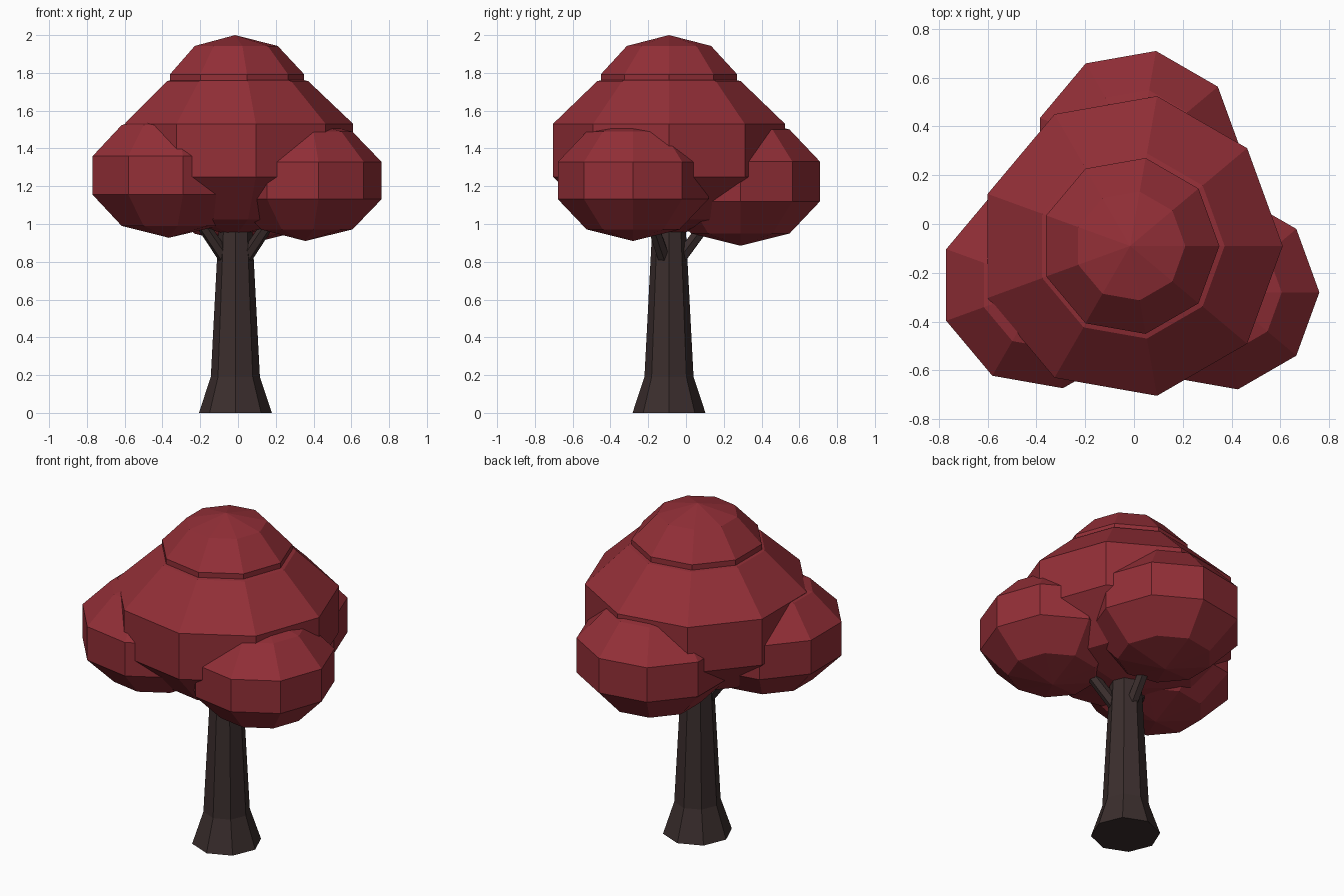
import bpy, bmesh
from math import sin, cos, pi, radians
from mathutils import Vector

if "Cube" in bpy.data.objects:
    bpy.data.objects.remove(bpy.data.objects["Cube"], do_unlink=True)


def material(name, rgb):
    m = bpy.data.materials.new(name)
    m.use_nodes = True
    color = (*rgb, 1)
    m.diffuse_color = color
    m.node_tree.nodes["Principled BSDF"].inputs["Base Color"].default_value = color
    return m


leaf_red = material("leaf red", (0.29, 0.028, 0.038))
bark_brown = material("bark brown", (0.043, 0.027, 0.026))


def lathe(name, profile, sides, center, mat):
    """Turn (radius, height) rings about z; radius 0 makes a pole, open ends are capped."""
    bm = bmesh.new()
    rings = []
    for r, z in profile:
        count = sides if r > 0 else 1
        rings.append([bm.verts.new((r * cos(2 * pi * i / sides), r * sin(2 * pi * i / sides), z))
                      for i in range(count)])
    for low, high in zip(rings, rings[1:]):
        for i in range(sides):
            j = (i + 1) % sides
            corners = [low[i % len(low)], low[j % len(low)], high[j % len(high)], high[i % len(high)]]
            bm.faces.new(list(dict.fromkeys(corners)))
    for ring in (rings[0], rings[-1]):
        if len(ring) > 1:
            bm.faces.new(ring)
    bmesh.ops.recalc_face_normals(bm, faces=bm.faces)
    mesh = bpy.data.meshes.new(name)
    bm.to_mesh(mesh)
    bm.free()
    mesh.materials.append(mat)
    obj = bpy.data.objects.new(name, mesh)
    obj.location = center
    bpy.context.collection.objects.link(obj)
    return obj


def foliage(name, center, width, height):
    """Squashed low-poly ball: nine sides and five bands from pole to pole."""
    angles = [radians(a) for a in (-54, -18, 18, 54)]
    profile = [(0, -height)] + [(width * cos(a), height * sin(a)) for a in angles] + [(0, height)]
    lathe(name, profile, 9, center, leaf_red)


# Foliage clumps
foliage("main_canopy", (-0.014, -0.09, 1.39), 0.656, 0.453)
foliage("top_canopy", (-0.016, -0.09, 1.70), 0.385, 0.30)
foliage("left_canopy", (0.356, -0.28, 1.23), 0.425, 0.32)
foliage("right_canopy", (-0.366, -0.25, 1.257), 0.452, 0.33)
foliage("back_canopy", (0.016, 0.288, 1.225), 0.45, 0.34)

# Flared trunk
trunk_axis = Vector((-0.014, -0.09, 0))
lathe("trunk", [(0.193, 0), (0.13, 0.19), (0.085, 1.05)], 8, trunk_axis, bark_brown)

# Branches reaching from the trunk into the lower clumps
for name, degrees in (("left_branch", -27), ("right_branch", 205), ("back_branch", 86)):
    a = radians(degrees)
    out = Vector((cos(a), sin(a), 0))
    direction = (out * 0.6 + Vector((0, 0, 0.8))).normalized()
    start = trunk_axis + out * 0.06 + Vector((0, 0, 0.82))
    branch = lathe(name, [(0.036, 0), (0.032, 0.32)], 6, start, bark_brown)
    branch.rotation_euler = direction.to_track_quat('Z', 'Y').to_euler()
